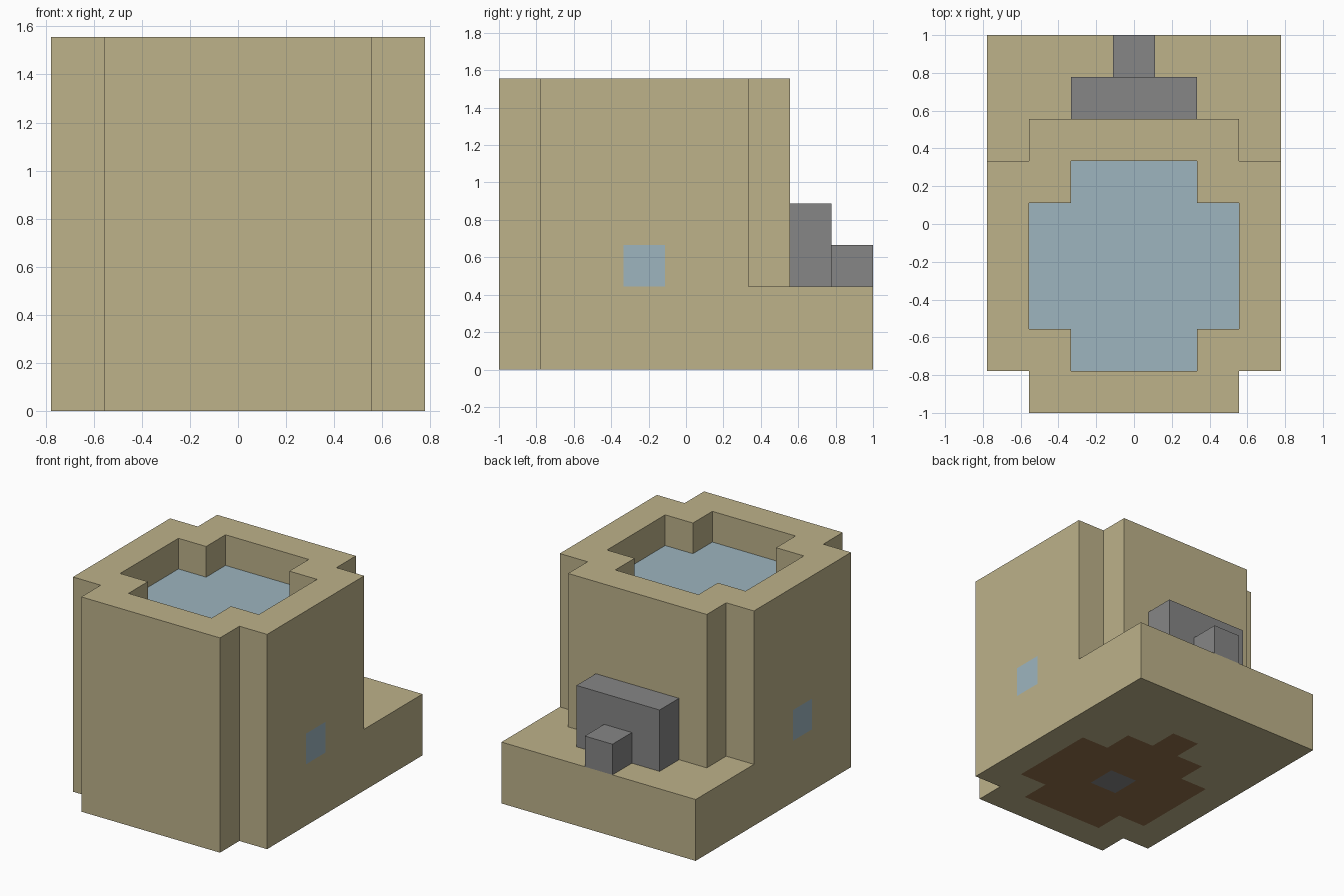
import bpy
import bmesh
from itertools import product
from mathutils import Vector

if "Cube" in bpy.data.objects:
    bpy.data.objects.remove(bpy.data.objects["Cube"], do_unlink=True)

U = 2 / 9                      # edge of one block
ORIGIN = Vector((3.5, 4.5, 0))  # block position of the model's centre


def material(name, rgb):
    """Flat material from an sRGB colour."""
    linear = [((c / 255 + 0.055) / 1.055) ** 2.4 for c in rgb] + [1]
    mat = bpy.data.materials.new(name)
    mat.use_nodes = True
    mat.diffuse_color = linear
    bsdf = mat.node_tree.nodes["Principled BSDF"]
    bsdf.inputs["Base Color"].default_value = linear
    bsdf.inputs["Roughness"].default_value = 0.9
    return mat


sand = material("sandstone", (189, 178, 138))
blue = material("water_blue", (157, 181, 191))
grey = material("stone_grey", (134, 134, 134))
brown = material("soil_brown", (147, 113, 76))

blocks = {}


def fill(part, x, y, z):
    """Assign a box of blocks to a part; None carves it away."""
    for cell in product(range(*x), range(*y), range(*z)):
        if part:
            blocks[cell] = part
        else:
            blocks.pop(cell, None)


def fill_cross(part, z):
    """The stepped basin outline."""
    fill(part, (2, 5), (1, 6), z)
    fill(part, (1, 6), (2, 5), z)


# Wide base with rear ledge, then the tower with notched corners
fill("basin_body", (0, 7), (1, 9), (0, 2))
fill("basin_body", (0, 7), (1, 6), (0, 7))
fill("basin_body", (1, 6), (0, 7), (0, 7))

# Open basin, water surface and side outlets
fill_cross(None, (6, 7))
fill_cross("basin_water", (5, 6))
fill("left_outlet", (6, 7), (3, 4), (2, 3))
fill("right_outlet", (0, 1), (3, 4), (2, 3))

# Underside soil patch with a stone drain
fill_cross("soil_patch", (0, 1))
fill("soil_patch", (3, 4), (6, 7), (0, 1))
fill("drain_stone", (3, 4), (3, 4), (0, 1))

# Rear steps
fill("upper_step", (2, 5), (7, 8), (2, 4))
fill("lower_step", (3, 4), (8, 9), (2, 3))


def build(part, mat):
    """Mesh the exposed block sides of one part and merge flat areas."""
    bm = bmesh.new()
    for cell in [c for c, p in blocks.items() if p == part]:
        centre = Vector(cell) + Vector((0.5, 0.5, 0.5)) - ORIGIN
        for axis, sign in product(range(3), (-1, 1)):
            n = Vector((0, 0, 0))
            n[axis] = sign
            if tuple(int(c + d) for c, d in zip(cell, n)) in blocks:
                continue
            a = Vector((0, 0, 0))
            a[(axis + 1) % 3] = 1
            b = n.cross(a)
            corners = (a + b, b - a, -a - b, a - b)
            bm.faces.new([bm.verts.new((centre + (n + c) / 2) * U)
                          for c in corners])
    bmesh.ops.remove_doubles(bm, verts=bm.verts, dist=U / 100)
    bmesh.ops.dissolve_limit(bm, angle_limit=0.01,
                             verts=bm.verts, edges=bm.edges)
    mesh = bpy.data.meshes.new(part)
    bm.to_mesh(mesh)
    bm.free()
    mesh.materials.append(mat)
    bpy.context.collection.objects.link(bpy.data.objects.new(part, mesh))


for part, mat in {
    "basin_body": sand,
    "basin_water": blue,
    "left_outlet": blue,
    "right_outlet": blue,
    "soil_patch": brown,
    "drain_stone": grey,
    "upper_step": grey,
    "lower_step": grey,
}.items():
    build(part, mat)
